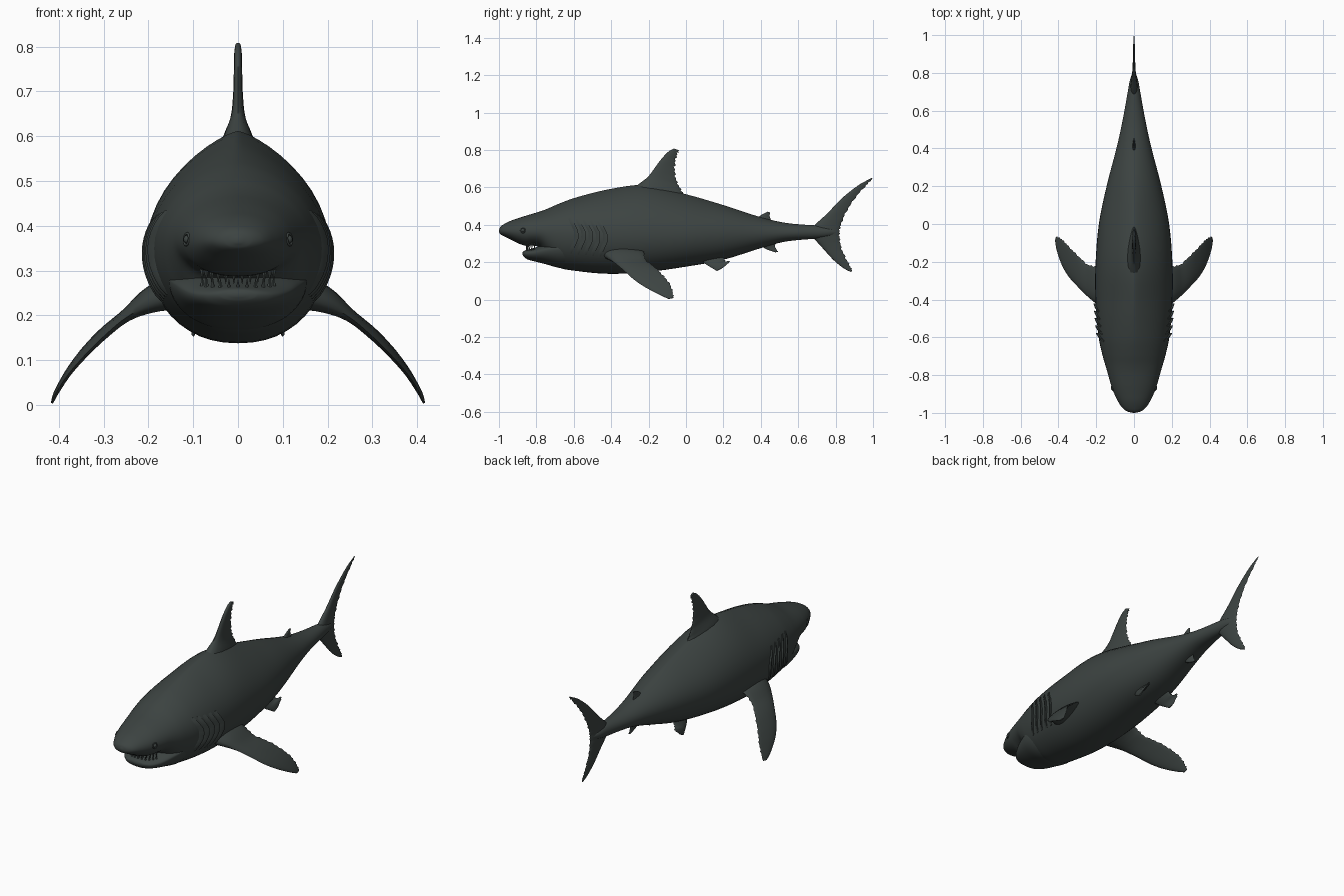
import bpy, bmesh, math
from mathutils import Vector

if "Cube" in bpy.data.objects:
    bpy.data.objects.remove(bpy.data.objects["Cube"])

skin = bpy.data.materials.new("dark slate skin")
skin.diffuse_color = (0.046, 0.057, 0.054, 1)
skin.use_nodes = True
skin.node_tree.nodes["Principled BSDF"].inputs["Base Color"].default_value = skin.diffuse_color


def add_object(name, bm, angle=50):
    bmesh.ops.recalc_face_normals(bm, faces=bm.faces[:])
    mesh = bpy.data.meshes.new(name)
    bm.to_mesh(mesh)
    bm.free()
    mesh.materials.append(skin)
    ob = bpy.data.objects.new(name, mesh)
    bpy.context.collection.objects.link(ob)
    bpy.ops.object.select_all(action='DESELECT')
    ob.select_set(True)
    bpy.context.view_layer.objects.active = ob
    bpy.ops.object.shade_smooth_by_angle(angle=math.radians(angle))
    return ob


def hermite(rows, keys, k):
    """Smooth curve through rows (tuples) placed at rising keys."""
    n = len(rows)
    i = max(j for j in range(n - 1) if keys[j] <= k or j == 0)
    h = keys[i + 1] - keys[i]
    t = (k - keys[i]) / h

    def slope(j, c):
        a, b = max(j - 1, 0), min(j + 1, n - 1)
        return (rows[b][c] - rows[a][c]) / (keys[b] - keys[a])
    return [(2*t**3 - 3*t*t + 1) * rows[i][c] + (t**3 - 2*t*t + t) * h * slope(i, c)
            + (3*t*t - 2*t**3) * rows[i + 1][c] + (t**3 - t*t) * h * slope(i + 1, c)
            for c in range(len(rows[0]))]


def loft(bm, rings):
    loops = [[bm.verts.new(p) for p in ring] for ring in rings]
    for a, b in zip(loops, loops[1:]):
        for j in range(len(a)):
            k = (j + 1) % len(a)
            bm.faces.new((a[j], a[k], b[k], b[j]))
    bm.faces.new(loops[0])
    bm.faces.new(loops[-1])


# Body stations: y, top, bottom, half width, height of widest point
BODY = [(-1, .372, .362, .006, .367), (-.993, .388, .35, .034, .367),
        (-.975, .402, .339, .06, .367), (-.94, .42, .322, .084, .366),
        (-.90, .434, .302, .104, .365), (-.86, .447, .288, .119, .365),
        (-.82, .459, .288, .131, .365), (-.78, .471, .278, .142, .365),
        (-.74, .486, .228, .154, .36), (-.69, .508, .176, .168, .355),
        (-.60, .542, .155, .187, .35), (-.42, .588, .138, .203, .345),
        (-.22, .612, .146, .204, .345), (0, .563, .176, .186, .345),
        (.2, .505, .213, .145, .35), (.4, .44, .275, .093, .352),
        (.52, .412, .308, .066, .355), (.62, .401, .32, .047, .358),
        (.70, .396, .326, .033, .36), (.76, .385, .335, .022, .36), (.81, .37, .35, .005, .36)]
KEYS = [r[0] for r in BODY]


def top_power(y):
    """Back is rounded on the head, ridged from the shoulders on."""
    f = min(max((y + .85) / .45, 0), 1)
    g = min(max((y - .1) / .4, 0), 1)
    return 2 - .7 * f + .6 * g


def section(y, top, bot, hw, mid, n=48):
    ring = []
    for j in range(n):
        a = 2 * math.pi * j / n
        c, s = math.cos(a), math.sin(a)
        p = top_power(y) if s > 0 else 2.2
        x = math.copysign(hw * abs(c) ** (2 / p), c)
        ring.append((x, y, mid + s * (top - mid if s > 0 else mid - bot)))
    return ring


def side_x(y, z):
    """Half width of the body at a given length and height."""
    _, top, bot, hw, mid = hermite(BODY, KEYS, y)
    u = (z - mid) / (top - mid) if z > mid else (mid - z) / (mid - bot)
    return hw * max(1 - u * u, 0) ** (1 / (top_power(y) if z > mid else 2.2))


def lofted_body(name, rows, steps):
    keys = [r[0] for r in rows]
    ys = [a + (b - a) * i / steps for a, b in zip(keys, keys[1:]) for i in range(steps)]
    bm = bmesh.new()
    loft(bm, [section(*hermite(rows, keys, y)) for y in ys + [keys[-1]]])
    add_object(name, bm)


lofted_body("body", BODY, 4)

# Lower jaw: overlaps the throat and leaves the mouth gap open in front
lofted_body("lower_jaw", [(-.875, .25, .242, .012, .246), (-.87, .258, .232, .045, .246),
                          (-.85, .265, .216, .08, .245), (-.81, .277, .204, .11, .25),
                          (-.75, .297, .189, .137, .265), (-.67, .30, .168, .155, .28),
                          (-.58, .30, .165, .14, .28)], 4)


def fin(name, stations, jag=0.0, steps=5, mirror=False):
    """Stations from root to tip: leading point, trailing point, half thickness."""
    rows = [(*l, *t, h) for l, t, h in stations]
    keys = list(range(len(rows)))
    count = (len(rows) - 1) * steps
    data = [hermite(rows, keys, i / steps) for i in range(count + 1)]
    rings = []
    for i, d in enumerate(data):
        lead, trail = Vector(d[:3]), Vector(d[3:6])
        a, b = data[max(i - 1, 0)], data[min(i + 1, count)]
        span = (Vector(b[:3]) + Vector(b[3:6])) - (Vector(a[:3]) + Vector(a[3:6]))
        chord = trail - lead
        normal = chord.cross(span).normalized()
        if 0 < i < count:      # ragged trailing edge
            trail = trail + chord.normalized() * jag * (1, -.4, .3, -1)[i % 4]
        ring = []
        for j in range(16):
            ang = 2 * math.pi * j / 16
            u = .5 - .5 * math.cos(ang)
            w = math.sin(ang) * (1.25 - .75 * u) * d[6]
            ring.append(lead.lerp(trail, u) + normal * w)
        rings.append(ring)
    for side in ((1, -1) if mirror else (1,)):
        bm = bmesh.new()
        loft(bm, [[(p.x * side, p.y, p.z) for p in r] for r in rings])
        label = name if not mirror else ("left_" if side > 0 else "right_") + name
        add_object(label, bm, 60)


def mid_fin(name, rows, jag):
    """Fin on the centre plane: z lead, y lead, z trail, y trail, thickness."""
    fin(name, [((0, yl, zl), (0, yt, zt), h) for zl, yl, zt, yt, h in rows], jag)


mid_fin("dorsal_fin", [(.56, -.33, .53, .01, .05), (.612, -.26, .565, -.012, .036),
                       (.655, -.205, .61, -.04, .018), (.70, -.17, .66, -.057, .012),
                       (.75, -.133, .72, -.06, .01), (.79, -.095, .77, -.05, .009),
                       (.808, -.065, .798, -.037, .006)], .006)
mid_fin("second_dorsal_fin", [(.42, .36, .41, .455, .014), (.447, .395, .43, .452, .007),
                              (.462, .42, .45, .447, .005), (.47, .438, .466, .45, .003)], .002)
mid_fin("anal_fin", [(.30, .39, .31, .48, .014), (.274, .42, .288, .476, .007),
                     (.262, .448, .268, .483, .005), (.252, .478, .256, .492, .003)], .002)
mid_fin("tail_fin", [(.148, .88, .15, .889, .003), (.168, .842, .17, .882, .004),
                     (.21, .79, .21, .86, .007), (.27, .735, .27, .832, .011),
                     (.32, .69, .32, .822, .017), (.36, .66, .36, .82, .021),
                     (.40, .69, .40, .828, .017), (.46, .755, .46, .852, .011),
                     (.54, .832, .54, .902, .007), (.61, .92, .61, .963, .005),
                     (.649, .99, .648, .999, .002)], .004)

# Paired fins
fin("pectoral_fin", [((.13, -.46, .25), (.13, -.24, .27), .045),
                     ((.195, -.425, .225), (.195, -.225, .25), .03),
                     ((.25, -.38, .195), (.245, -.215, .212), .015),
                     ((.30, -.33, .153), (.30, -.165, .172), .012),
                     ((.345, -.28, .108), (.345, -.12, .126), .010),
                     ((.38, -.22, .067), (.378, -.085, .08), .008),
                     ((.406, -.145, .027), (.402, -.07, .035), .006),
                     ((.416, -.095, .004), (.413, -.068, .008), .003)], .004, mirror=True)
fin("pelvic_fin", [((.06, .08, .21), (.06, .20, .23), .016),
                   ((.08, .11, .186), (.08, .21, .205), .009),
                   ((.092, .14, .168), (.096, .235, .205), .006),
                   ((.10, .165, .153), (.102, .20, .172), .004)], .004, mirror=True)

# Gill flaps: chevron wedges lying on the flanks, lifted at the rear edge
for side, label in ((1, "left"), (-1, "right")):
    bm = bmesh.new()
    for g in range(5):
        rings = []
        for i in range(13):
            t = i / 12
            z = .435 - .19 * t - .004 * g
            y = -.618 + .039 * g + .036 * min(t / .35, 1, (1 - t) / .4)
            lift = .011 * math.sin(math.pi * t) ** .5 + .001
            rings.append([(side * (side_x(y + dy, z) + off), y + dy, z)
                          for dy, off in ((-.022, -.004), (-.004, lift * .8),
                                          (.006, lift), (.004, -.006))])
        loft(bm, rings)
    add_object(label + "_gills", bm, 40)

# Eyes, each a ball inside a raised lid ring
for side, label in ((1, "left"), (-1, "right")):
    y, z = -.872, .37
    x = side_x(y, z)
    out = Vector((side, -.45, .1)).normalized()
    base = Vector((side * x, y, z))
    rot = out.to_track_quat('Z', 'Y').to_matrix()
    bm = bmesh.new()
    bmesh.ops.create_uvsphere(bm, u_segments=16, v_segments=10, radius=.01)
    bmesh.ops.transform(bm, matrix=rot.to_4x4(), verts=bm.verts[:])
    bmesh.ops.translate(bm, vec=base - out * .003, verts=bm.verts[:])
    add_object(label + "_eye", bm)
    bpy.ops.mesh.primitive_torus_add(major_radius=.013, minor_radius=.003, major_segments=20,
                                     minor_segments=8, location=base, rotation=rot.to_euler())
    lid = bpy.context.object
    lid.name = label + "_eyelid"
    lid.data.materials.append(skin)
    bpy.ops.object.shade_smooth_by_angle(angle=1)

# Teeth: two rows of small cones along the mouth arc
for label, way, count in (("upper_teeth", -1, 12), ("lower_teeth", 1, 11)):
    bm = bmesh.new()
    for i in range(count):
        a = math.radians(-68 + 136 * i / (count - 1))
        x, y = .086 * math.sin(a), -.785 - .068 * math.cos(a)
        z = (.285 if way < 0 else .266) + .012 * (1 - math.cos(a))
        made = bmesh.ops.create_cone(bm, segments=6, cap_ends=True, radius1=.007,
                                     radius2=.0005, depth=.03)["verts"]
        for v in made:
            v.co = Vector((x + v.co.x, y + v.co.y, z + way * v.co.z))
    add_object(label, bm, 30)
